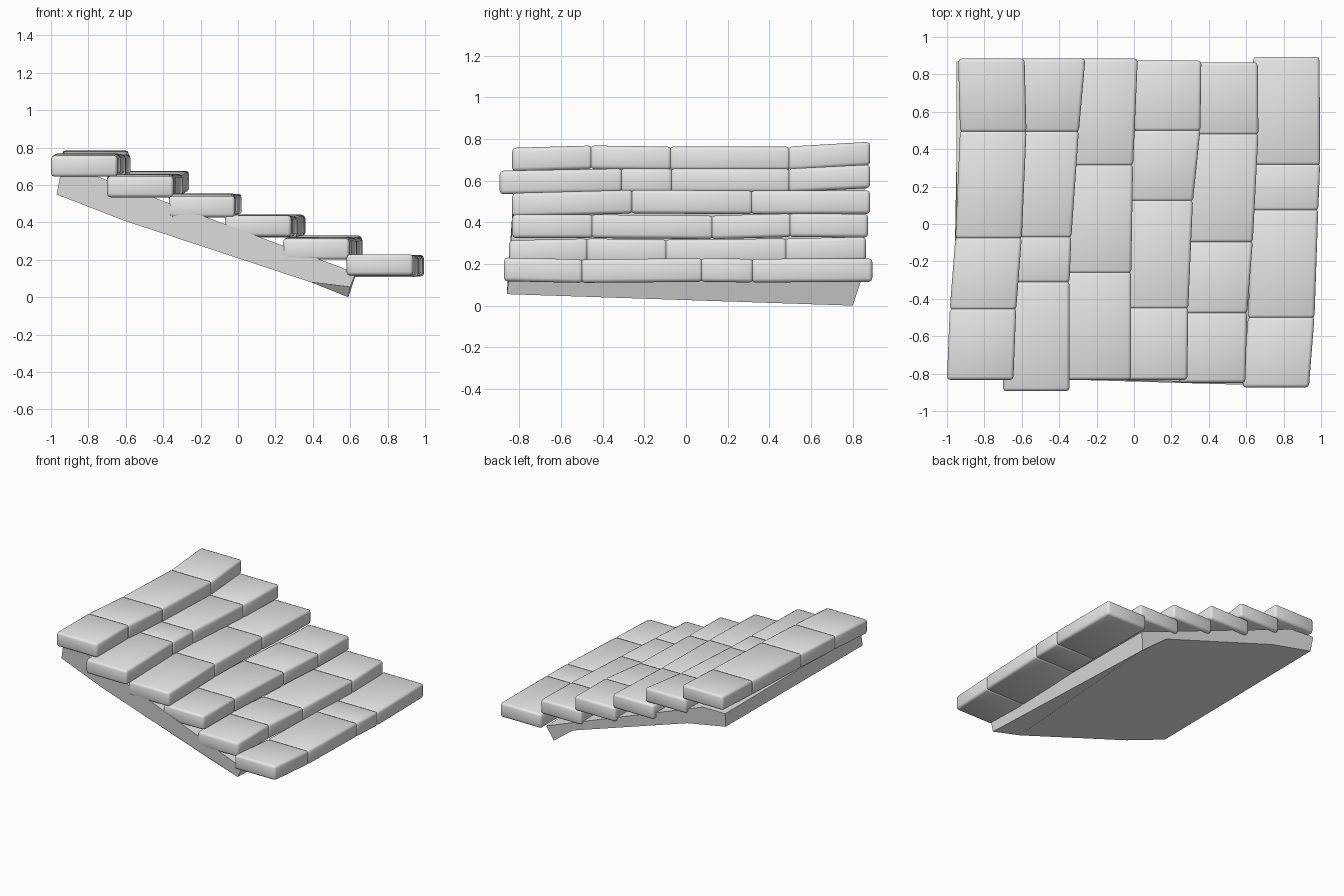
import bpy
import bmesh

cube = bpy.data.objects.get("Cube")
if cube:
    bpy.data.objects.remove(cube, do_unlink=True)

stone = bpy.data.materials.new("light_grey_stone")
stone.use_nodes = True
stone.diffuse_color = (0.8, 0.8, 0.8, 1)
stone.node_tree.nodes["Principled BSDF"].inputs["Base Color"].default_value = stone.diffuse_color


def loft(name, first, second):
    """Solid between two matching outlines."""
    bm = bmesh.new()
    a = [bm.verts.new(p) for p in first]
    b = [bm.verts.new(p) for p in second]
    bm.faces.new(a)
    bm.faces.new(b[::-1])
    for i in range(len(a)):
        j = (i + 1) % len(a)
        bm.faces.new((a[i], b[i], b[j], a[j]))
    bmesh.ops.recalc_face_normals(bm, faces=bm.faces)
    mesh = bpy.data.meshes.new(name)
    bm.to_mesh(mesh)
    bm.free()
    mesh.materials.append(stone)
    obj = bpy.data.objects.new(name, mesh)
    bpy.context.collection.objects.link(obj)
    return obj


# Stone bricks: each course lists its joints as (y, right edge x, top z)
WIDTH, THICK, OVERLAP = 0.355, 0.113, 0.004
courses = [
    [(-.83, -.645, .757), (-.455, -.63, .768), (-.075, -.6, .763), (.495, -.575, .763), (.88, -.585, .786)],
    [(-.89, -.345, .647), (-.31, -.345, .658), (-.07, -.335, .657), (.495, -.295, .657), (.88, -.26, .677)],
    [(-.83, -.015, .54), (-.26, -.015, .555), (.315, -.005, .552), (.88, .02, .553)],
    [(-.83, .285, .437), (-.45, .29, .437), (.125, .315, .432), (.5, .355, .442), (.87, .36, .44)],
    [(-.845, .595, .313), (-.475, .605, .322), (-.095, .635, .317), (.48, .665, .322), (.86, .662, .33)],
    [(-.87, .935, .23), (-.5, .965, .222), (.075, .985, .227), (.318, .995, .224), (.89, .992, .227)],
]


def brick_end(y, x, z):
    return [(x - WIDTH, y, z - THICK), (x, y, z - THICK), (x, y, z), (x - WIDTH, y, z)]


for row, joints in enumerate(courses, 1):
    for col, ((y0, x0, z0), (y1, x1, z1)) in enumerate(zip(joints, joints[1:]), 1):
        brick = loft(f"course_{row}_brick_{col}",
                     brick_end(y0 - OVERLAP, x0, z0), brick_end(y1 + OVERLAP, x1, z1))
        bevel = brick.modifiers.new("worn_edges", "BEVEL")
        bevel.width = 0.018
        bevel.segments = 2
        bevel.limit_method = "NONE"
        brick.data.shade_smooth()

# Sloping slab under the bricks: underside corners, then top corners
front_end = [(-.97, -.81, .55), (-.61, -.81, .41), (.39, -.81, .08), (.6, -.86, .055),
             (.63, -.85, .13), (-.75, -.82, .645), (-.95, -.82, .65)]
rear_end = [(-.94, .85, .537), (-.6, .84, .47), (.4, .84, .145), (.59, .8, 0),
            (.63, .84, .12), (-.75, .86, .645), (-.95, .87, .65)]
loft("sloping_base", front_end, rear_end)
